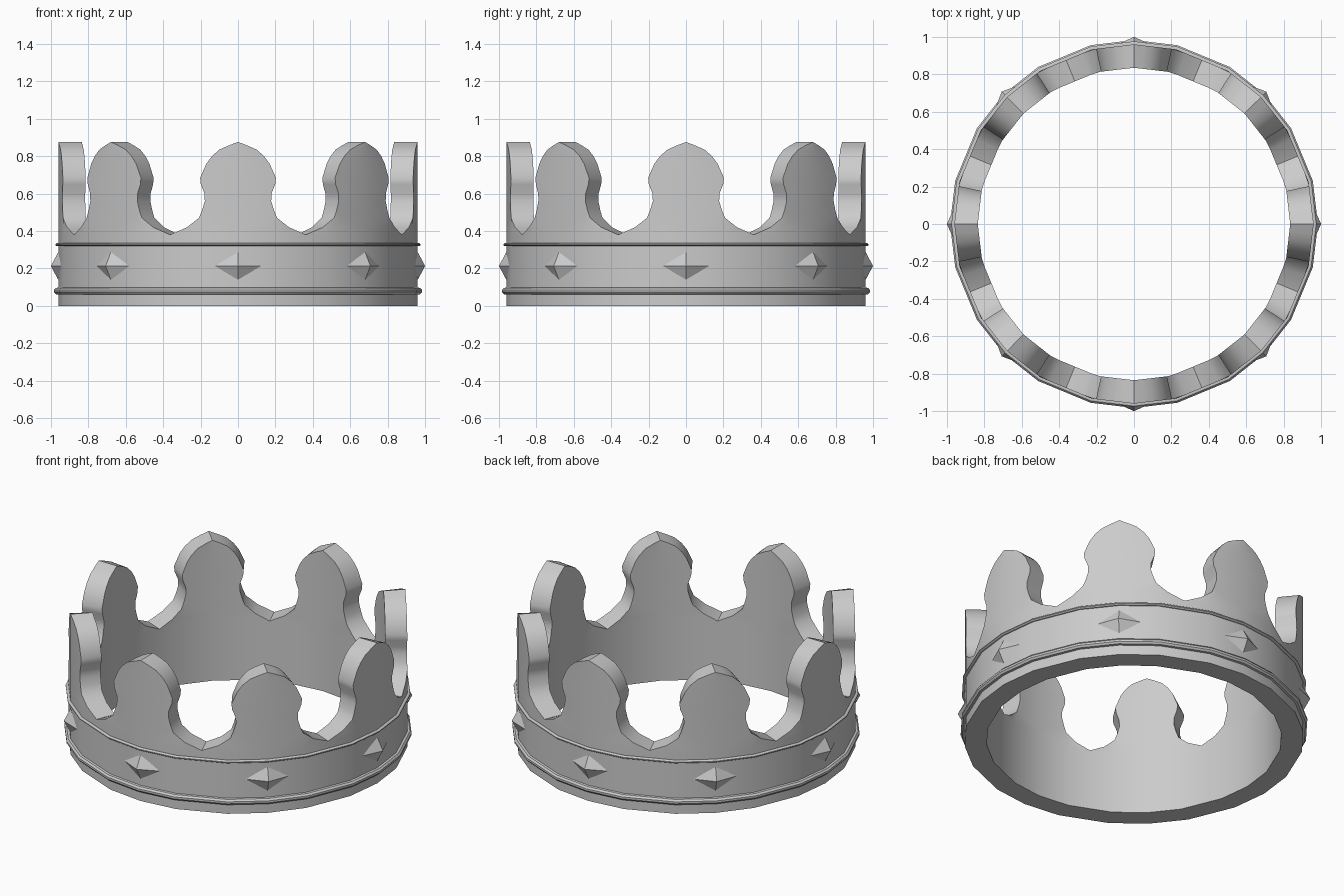
import bpy, bmesh
from math import sin, cos, radians

if "Cube" in bpy.data.objects:
    bpy.data.objects.remove(bpy.data.objects["Cube"])

N = 8                      # crown points
A = 13.6                   # facet corner angle either side of each point
R_OUT, R_IN = 0.96, 0.835
ANGLES = sorted(45 * k + d for k in range(N) for d in (-A, 0, A))


def facet_radius(r, deg):
    """Radius of the faceted ring (corners at 0, +-A in each 45 degree sector)."""
    d = abs((deg + 22.5) % 45 - 22.5)
    if d <= A:
        a, b = radians(d), radians(A)
        return r * sin(b) / (sin(a) + sin(b - a))
    return r * cos(radians(22.5 - A)) / cos(radians(22.5 - d))


def pos(r, deg, z):
    q = facet_radius(r, deg)
    return (q * sin(radians(deg)), -q * cos(radians(deg)), z)


def finish(name, bm, smooth=True):
    bmesh.ops.remove_doubles(bm, verts=bm.verts, dist=0.0005)
    bmesh.ops.recalc_face_normals(bm, faces=bm.faces)
    me = bpy.data.meshes.new(name)
    bm.to_mesh(me)
    bm.free()
    ob = bpy.data.objects.new(name, me)
    bpy.context.collection.objects.link(ob)
    if smooth:
        bpy.ops.object.select_all(action='DESELECT')
        ob.select_set(True)
        bpy.context.view_layer.objects.active = ob
        bpy.ops.object.shade_smooth_by_angle(angle=radians(32))
    return ob


# crown wall: half-angle of each point by height, extruded radially
ROWS = [(22.5, 0), (22.5, 0.38), (16.6, 0.42), (12.6, 0.47), (11.6, 0.51),
        (10.7, 0.56), (10.8, 0.60), (12.0, 0.65), (12.2, 0.685),
        (10.2, 0.76), (8.4, 0.80), (6.0, 0.835), (3.0, 0.857), (0, 0.876)]
bm = bmesh.new()


def quad(pts):
    pts = [p for i, p in enumerate(pts) if p != pts[i - 1]]
    if len(pts) > 2:
        bm.faces.new([bm.verts.new(p) for p in pts])


for k in range(N):
    for s in (-1, 1):
        def P(r, a, z):
            return pos(r, 45 * k + s * a, z)
        for (w0, z0), (w1, z1) in zip(ROWS, ROWS[1:]):
            c0 = (0, min(A, w0 * 0.82), w0)
            c1 = (0, min(A, w1 * 0.82), w1)
            for r in (R_OUT, R_IN):
                for i in range(2):
                    quad([P(r, c0[i], z0), P(r, c0[i + 1], z0),
                          P(r, c1[i + 1], z1), P(r, c1[i], z1)])
            if z0 > 0:      # rim of the point
                quad([P(R_OUT, w0, z0), P(R_IN, w0, z0),
                      P(R_IN, w1, z1), P(R_OUT, w1, z1)])
        for a, b in ((0, A), (A, 22.5)):   # underside
            quad([P(R_OUT, a, 0), P(R_OUT, b, 0), P(R_IN, b, 0), P(R_IN, a, 0)])
finish("crown_wall", bm)


def bead(name, z, h, out):
    """Raised rounded ring around the wall."""
    prof = [(R_OUT - 0.01, z - h), (R_OUT + out * 0.6, z - h * 0.85),
            (R_OUT + out, z - h * 0.3), (R_OUT + out, z + h * 0.3),
            (R_OUT + out * 0.6, z + h * 0.85), (R_OUT - 0.01, z + h)]
    bm = bmesh.new()
    rings = [[bm.verts.new(pos(r, a, zz)) for r, zz in prof] for a in ANGLES]
    for i, cur in enumerate(rings):
        prev = rings[i - 1]
        for j in range(len(prof)):
            bm.faces.new((prev[j - 1], cur[j - 1], cur[j], prev[j]))
    finish(name, bm)


bead("lower_bead", 0.079, 0.02, 0.023)
bead("upper_bead", 0.327, 0.009, 0.016)

# diamond studs, one below each point
for k in range(N):
    bm = bmesh.new()
    t = radians(45 * k)

    def L(x, r, z):
        return bm.verts.new((x * cos(t) + r * sin(t), x * sin(t) - r * cos(t), z))
    base = [L(0.125, 0.944, 0.213), L(0, 0.961, 0.287),
            L(-0.125, 0.944, 0.213), L(0, 0.961, 0.14)]
    tip, back = L(0, 1.0, 0.213), L(0, 0.93, 0.213)
    for i in range(4):
        bm.faces.new((base[i - 1], base[i], tip))
        bm.faces.new((base[i], base[i - 1], back))
    finish(f"diamond_stud_{k + 1}", bm, smooth=False)
